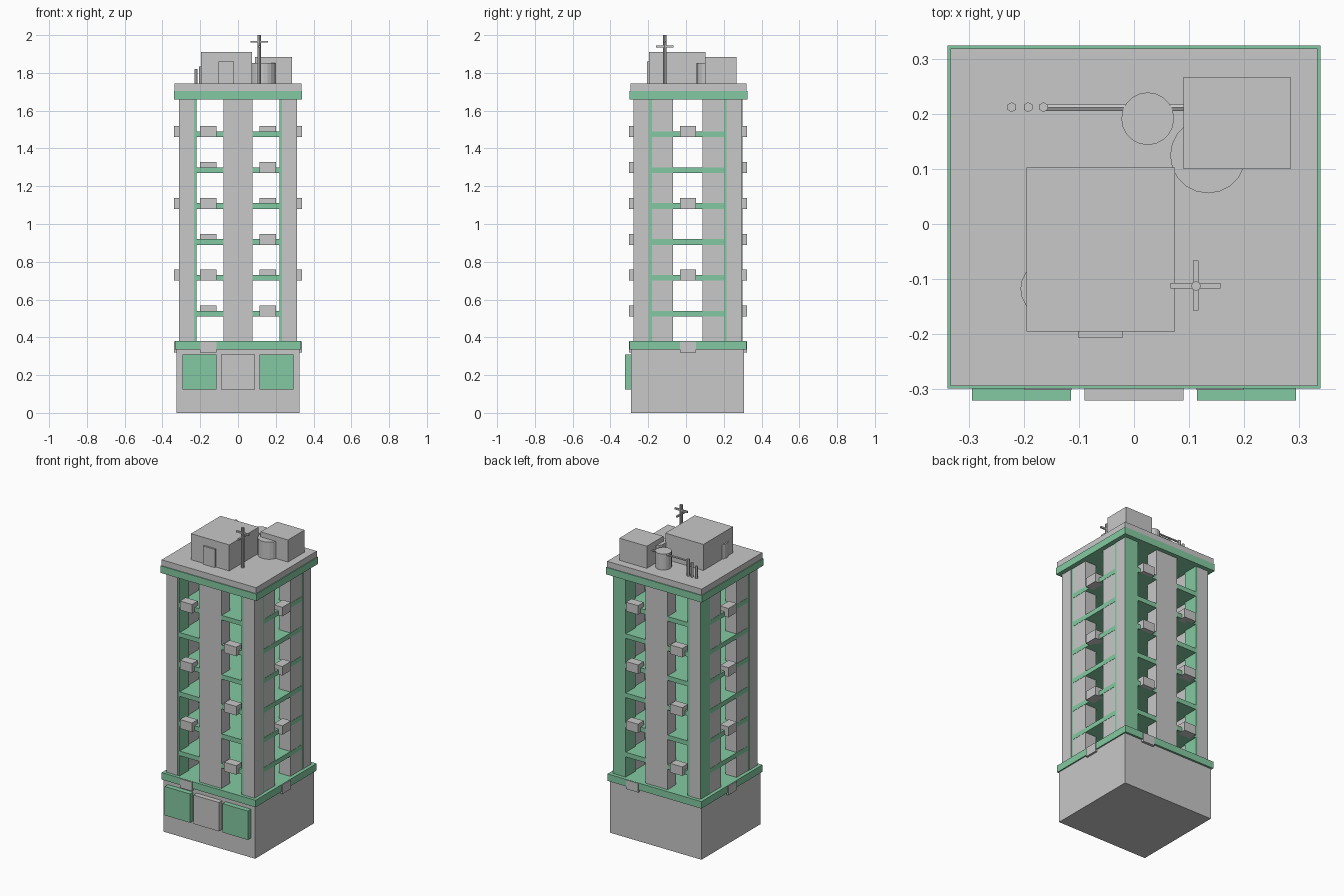
import bpy, bmesh, math
from mathutils import Matrix, Vector

if "Cube" in bpy.data.objects:
    bpy.data.objects.remove(bpy.data.objects["Cube"])


def material(name, rgb):
    m = bpy.data.materials.new(name)
    m.diffuse_color = (*rgb, 1)
    m.use_nodes = True
    m.node_tree.nodes["Principled BSDF"].inputs["Base Color"].default_value = m.diffuse_color
    return m


GREY = material("concrete_grey", (0.578, 0.578, 0.578))
GREEN = material("painted_green", (0.23, 0.59, 0.36))


def finish(name, bm, mat):
    mesh = bpy.data.meshes.new(name)
    bm.to_mesh(mesh)
    bm.free()
    mesh.materials.append(mat)
    ob = bpy.data.objects.new(name, mesh)
    bpy.context.collection.objects.link(ob)
    return ob


def box(name, mat, x0, x1, y0, y1, z0, z1):
    bm = bmesh.new()
    bmesh.ops.create_cube(bm, size=1)
    for v in bm.verts:
        v.co = Vector((x1 if v.co.x > 0 else x0,
                       y1 if v.co.y > 0 else y0,
                       z1 if v.co.z > 0 else z0))
    return finish(name, bm, mat)


def tube(name, mat, start, end, r, sides):
    a, b = Vector(start), Vector(end)
    d = b - a
    bm = bmesh.new()
    bmesh.ops.create_cone(bm, cap_ends=True, segments=sides, radius1=r, radius2=r, depth=d.length)
    rot = d.to_track_quat('Z', 'Y').to_matrix().to_4x4()
    bmesh.ops.transform(bm, matrix=Matrix.Translation((a + b) / 2) @ rot, verts=bm.verts)
    return finish(name, bm, mat)


# Tower shaft extents
X, Y0, Y1 = 0.31, -0.275, 0.295
YC = (Y0 + Y1) / 2
Z0, Z1 = 0.38, 1.66
E = 0.0015  # small step between layered facade parts

# Ground storey and its green band
box("ground_storey", GREY, -0.325, 0.325, -0.29, 0.307, 0, 0.335)
box("lower_band", GREEN, -0.333, 0.333, -0.298, 0.32, 0.335, Z0)

# Shopfront panels
box("left_shutter", GREEN, -0.295, -0.115, -0.322, -0.29, 0.125, 0.31)
box("entrance", GREY, -0.09, 0.09, -0.322, -0.29, 0.125, 0.31)
box("right_shutter", GREEN, 0.115, 0.295, -0.322, -0.29, 0.125, 0.31)

# Corner columns: green core, narrower grey facing
for sx in (-1, 1):
    for sy in (-1, 1):
        yo = Y1 if sy > 0 else Y0
        xs = sorted((sx * (X + E), sx * (X - 0.09)))
        ys = sorted((yo + sy * E, yo - sy * 0.095))
        box("corner_column", GREEN, *xs, *ys, Z0, Z1)
        # the two back corners leave one green face uncovered
        ex = -E if (sx < 0 and sy > 0) else 2 * E
        ey = -E if (sx > 0 and sy > 0) else 2 * E
        xs = sorted((sx * (X + ex), sx * (X - 0.077)))
        ys = sorted((yo + sy * ey, yo - sy * 0.08))
        box("corner_facing", GREY, *xs, *ys, Z0, Z1)

# Side wall panels, leaving a middle opening
for sx in (-1, 1):
    xs = sorted((sx * X, sx * (X - 0.08)))
    box("side_panel_front", GREY, *xs, Y0 + 0.01, -0.07, Z0, Z1)
    box("side_panel_back", GREY, *xs, 0.088, Y1 - 0.01, Z0, Z1)

# Middle piers on front and back
box("front_pier", GREY, -0.078, 0.078, Y0 - 2 * E, Y0 + 0.08, Z0, Z1)
box("back_pier", GREY, -0.078, 0.078, Y1 - 0.08, Y1 + 2 * E, Z0, Z1)

# Floor slabs
for i in range(6):
    z = 0.51 + 0.19 * i
    box("floor_slab", GREEN, -X - E, X + E, Y0 - E, Y1 + E, z, z + 0.03)

# Window units, alternating between bays
for i in range(7):
    z = 0.32 + 0.19 * i
    s = -1 if i % 2 == 0 else 1
    for yo, side, c in ((Y0, -1, s), (Y1, 1, -s)):
        ys = sorted((yo + side * 0.028, yo - side * 0.03))
        box("window_unit", GREY, c * 0.157 - 0.043, c * 0.157 + 0.043, *ys, z, z + 0.058)
    if i % 2 == 0:
        for sx in (-1, 1):
            xs = sorted((sx * 0.338, sx * 0.28))
            box("side_window_unit", GREY, *xs, YC - 0.043, YC + 0.043, z, z + 0.058)

# Roof band and slab
box("upper_band", GREEN, -0.34, 0.34, -0.30, 0.325, Z1, 1.705)
R = 1.743
box("roof_slab", GREY, -0.335, 0.335, -0.295, 0.32, 1.705, R)

# Rooftop rooms
box("stair_room", GREY, -0.196, 0.075, -0.196, 0.103, R, 1.91)
box("stair_door", GREY, -0.102, -0.02, -0.207, -0.196, R, 1.86)
box("plant_room", GREY, 0.09, 0.285, 0.10, 0.268, R, 1.885)

# Water tanks
tube("large_tank", GREY, (0.135, 0.125, R), (0.135, 0.125, 1.853), 0.069, 20)
tube("small_tank", GREY, (0.025, 0.192, R), (0.025, 0.192, 1.845), 0.048, 20)
tube("side_tank", GREY, (-0.156, -0.118, R), (-0.156, -0.118, 1.835), 0.051, 20)

# Vent posts and connecting pipe
for x, top in ((-0.223, 1.82), (-0.193, 1.835), (-0.165, 1.85)):
    tube("vent_post", GREY, (x, 0.213, R), (x, 0.213, top), 0.009, 6)
tube("roof_pipe", GREY, (-0.165, 0.212, 1.838), (0.1, 0.212, 1.838), 0.0065, 6)

# Antenna mast with two crossbars
tube("antenna_mast", GREY, (0.113, -0.113, R), (0.113, -0.113, 2.0), 0.009, 8)
box("antenna_bar_x", GREY, 0.067, 0.158, -0.118, -0.108, 1.96, 1.97)
box("antenna_bar_y", GREY, 0.108, 0.118, -0.158, -0.067, 1.935, 1.945)
